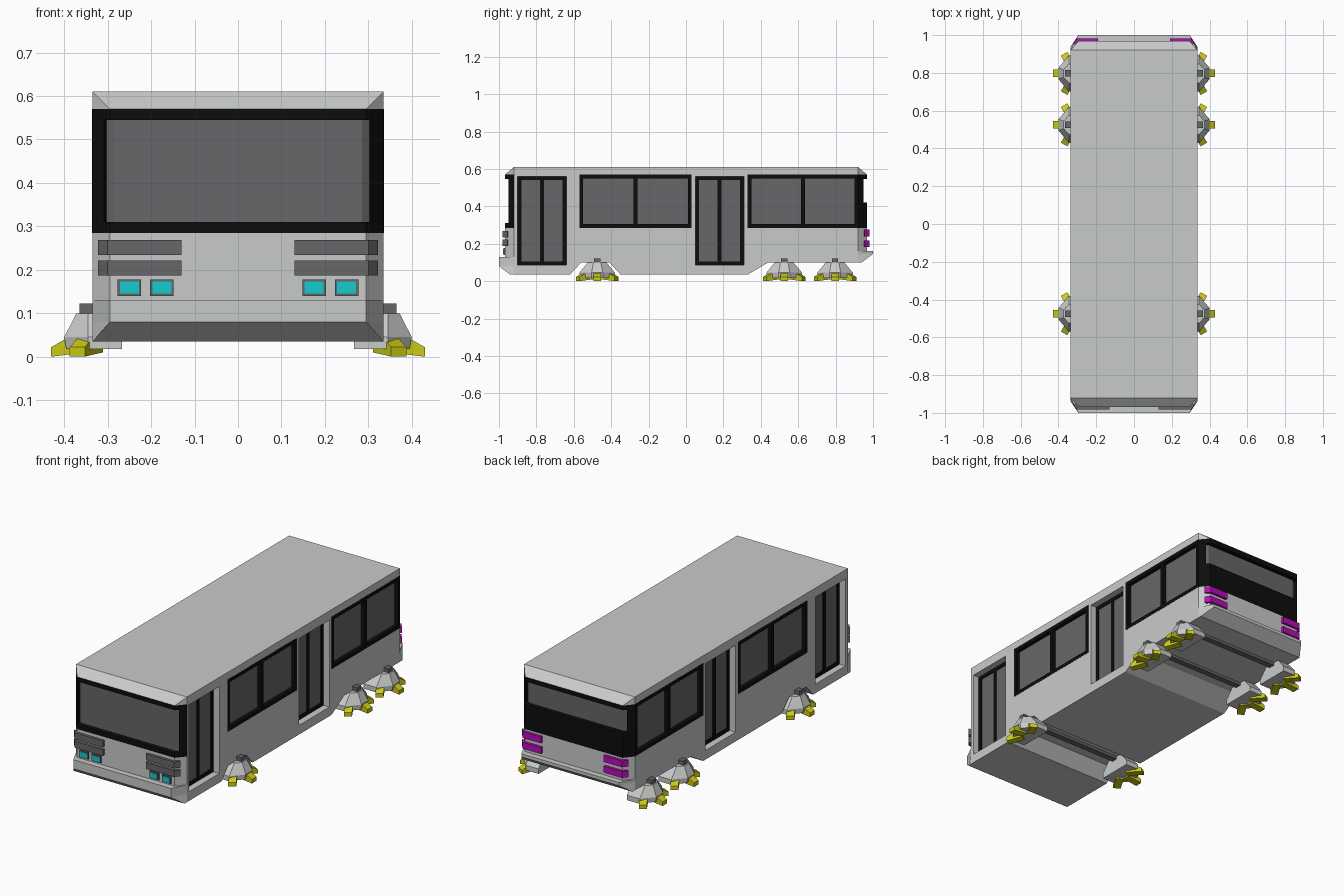
import bpy, bmesh

cube = bpy.data.objects.get("Cube")
if cube:
    bpy.data.objects.remove(cube, do_unlink=True)


def material(name, r, g, b):
    m = bpy.data.materials.new(name)
    m.use_nodes = True
    m.diffuse_color = (r, g, b, 1)
    bsdf = next(n for n in m.node_tree.nodes if n.type == 'BSDF_PRINCIPLED')
    bsdf.inputs["Base Color"].default_value = (r, g, b, 1)
    return m


PAINT = material("pale_grey_paint", .58, .6, .585)
BLACK = material("black_trim", .004, .004, .004)
GLASS = material("dark_grey_glass", .135, .135, .142)
YELLOW = material("yellow", .6, .6, .006)
CYAN = material("cyan_lamp", .006, .6, .63)
MAGENTA = material("magenta_lamp", .47, .004, .47)

W = .335        # half width
END = .92       # where the tapered ends begin


def build(name, lofts, mat):
    """One object from closed lofts; each loft is a list of matching rings."""
    bm = bmesh.new()
    for rings in lofts:
        loops = [[bm.verts.new(p) for p in ring] for ring in rings]
        n = len(loops[0])
        bm.faces.new(loops[0])
        bm.faces.new(loops[-1])
        for a, b in zip(loops, loops[1:]):
            for i in range(n):
                j = (i + 1) % n
                bm.faces.new((a[i], a[j], b[j], b[i]))
        bmesh.ops.remove_doubles(bm, verts=sum(loops, []), dist=1e-5)
    bmesh.ops.recalc_face_normals(bm, faces=bm.faces)
    mesh = bpy.data.meshes.new(name)
    bm.to_mesh(mesh)
    bm.free()
    mesh.materials.append(mat)
    obj = bpy.data.objects.new(name, mesh)
    bpy.context.collection.objects.link(obj)
    return obj


def prism(outline, z0, z1):
    return [[(x, y, z) for x, y in outline] for z in (z0, z1)]


def box(x0, x1, y0, y1, z0, z1):
    return prism([(x0, y0), (x1, y0), (x1, y1), (x0, y1)], z0, z1)


def taper(end, *levels):
    """Tapered end piece; levels are (height, face half width, face y)."""
    return [[(-W, end * END, z), (-w, end * y, z), (w, end * y, z), (W, end * END, z)]
            for z, w, y in levels]


# Main body: side profile extruded across, with openings cut out
profile = [(-END, .035), (-.62, .035), (-.56, .1), (-.41, .1), (-.35, .035),
           (.33, .035), (.44, .1), (END, .1), (END, .61), (-END, .61)]
body = build("body", [[[(x, y, z) for y, z in profile] for x in (-W, W)]], PAINT)
windows = [(-.57, .03), (.33, END)]
doors = [(-.9, -.64), (.05, .31)]
WIN_Z, DOOR_Z = (.285, .57), (.085, .56)
cuts = []
for s in (-1, 1):
    for y0, y1 in windows:
        cuts.append(box(s * .31, s * .4, y0, y1 + (.01 if y1 == END else 0), *WIN_Z))
    for y0, y1 in doors:
        cuts.append(box(s * .29, s * .4, y0, y1, *DOOR_Z))
cutter = build("opening_cutter", cuts, PAINT)
cutter.hide_render = True
mod = body.modifiers.new("openings", 'BOOLEAN')
mod.operation = 'DIFFERENCE'
mod.solver = 'EXACT'
mod.object = cutter
bpy.context.view_layer.update()
cut_mesh = bpy.data.meshes.new_from_object(
    body.evaluated_get(bpy.context.evaluated_depsgraph_get()))
body.modifiers.clear()
body.data = cut_mesh
bpy.data.objects.remove(cutter, do_unlink=True)


# Windows and doors: glass panel behind a black frame with a centre post
def framed(name, s, span, zs, inner, depth):
    (y0, y1), (z0, z1) = span, zs
    t, mid = .02, sum(span) / 2
    a, b = s * inner, s * (inner + depth)
    bars = [box(a, b, y0, y1, z0, z0 + t), box(a, b, y0, y1, z1 - t, z1)]
    for p, q in ((y0, y0 + t), (mid - .011, mid + .011), (y1 - t, y1)):
        bars.append(box(a, b, p, q, z0 + t, z1 - t))
    build(name + "_frame", bars, BLACK)
    build(name + "_glass", [box(s * (inner - .005), s * (inner + .004),
                                y0 + .01, y1 - .01, z0 + .01, z1 - .01)], GLASS)


for s, side in ((1, "left"), (-1, "right")):
    for i, place in enumerate(("front", "rear")):
        framed(f"{side}_{place}_window", s, windows[i], WIN_Z, .311, .025)
        framed(f"{side}_{place}_door", s, doors[i], DOOR_Z, .291, .008)

# Tapered ends: bumper and lower panel, black band, recessed screen, roof slope
FACE, IN = .968, .295
for end, name, low, bump, sill in ((-1, "front", .035, .13, .31), (1, "rear", .1, .162, .42)):
    build(name + "_panel_and_bumper", [
        taper(end, (low, W, .94), (low + .045, IN, 1), (bump, IN, 1),
              (bump, IN, FACE), (.285, IN, FACE))], PAINT)
    build(name + "_roof_slope", [taper(end, (.57, IN, FACE), (.61, W, END))], PAINT)
    pillars = [prism([(s * W, end * END), (s * .308, end * .95), (s * .3, end * END)],
                     sill, .545) for s in (-1, 1)]
    build(name + "_screen_trim", [
        taper(end, (.285, IN, FACE), (sill, IN, FACE)),
        taper(end, (.545, IN, FACE), (.57, IN, FACE))] + pillars, BLACK)
    build(name + "_screen_glass", [
        prism([(-.32, end * END), (-.285, end * .944), (.285, end * .944),
               (.32, end * END)], sill, .545)], GLASS)


# Bars wrapped around the corners: front grilles and rear lamps
def corner_bars(name, end, inner, heights, mat):
    for s, side in ((1, "left"), (-1, "right")):
        outline = [(s * x, end * y) for x, y in
                   ((inner, .95), (inner, .982), (.3, .982), (.322, .955), (.29, .945))]
        build(f"{side}_{name}", [prism(outline, z, z + .035) for z in heights], mat)


corner_bars("front_grille", -1, .13, (.187, .234), GLASS)
corner_bars("rear_lamp", 1, .19, (.182, .24), MAGENTA)

# Headlights
for s, side in ((1, "left"), (-1, "right")):
    rims, lamps = [], []
    for x in (.148, .223):
        rims.append(box(s * x, s * (x + .054), -.976, -.95, .14, .178))
        lamps.append(box(s * (x + .005), s * (x + .049), -.979, -.97, .145, .173))
    build(side + "_headlight_rims", rims, GLASS)
    build(side + "_headlights", lamps, CYAN)

# Feet: faceted hub, cross axle and three splayed toes on each side
HUB = .31


def toe(s, cy, dx, dy):
    rings = []
    for r, z0, z1 in ((.035, .01, .05), (.08, .005, .045), (.12, 0, .022)):
        px, py = HUB + dx * r, dy * r
        rings.append([(s * (px - dy * w), cy + py + dx * w, z)
                      for w, z in ((-.02, z0), (.02, z0), (.02, z1), (-.02, z1))])
    return rings


def hub(s, cy):
    rings = []
    for z, y_wide, x_out, y_out in ((.018, .095, .395, .03), (.045, .095, .4, .03),
                                    (.1, .05, .372, .02)):
        half = [(.267, y_wide), (.345, y_wide), (x_out, y_out)]
        outline = half + [(x, -y) for x, y in reversed(half)]
        rings.append([(s * x, cy + y, z) for x, y in outline])
    return rings


for place, cy in (("front", -.475), ("middle", .525), ("rear", .797)):
    build(place + "_axle", [box(-.365, .365, cy - .017, cy + .017, .085, .122)], GLASS)
    for s, side in ((1, "left"), (-1, "right")):
        build(f"{side}_{place}_hub", [hub(s, cy)], PAINT)
        build(f"{side}_{place}_toes", [toe(s, cy, dx, dy) for dx, dy in
                                       ((1, 0), (.5, .866), (.5, -.866))], YELLOW)
